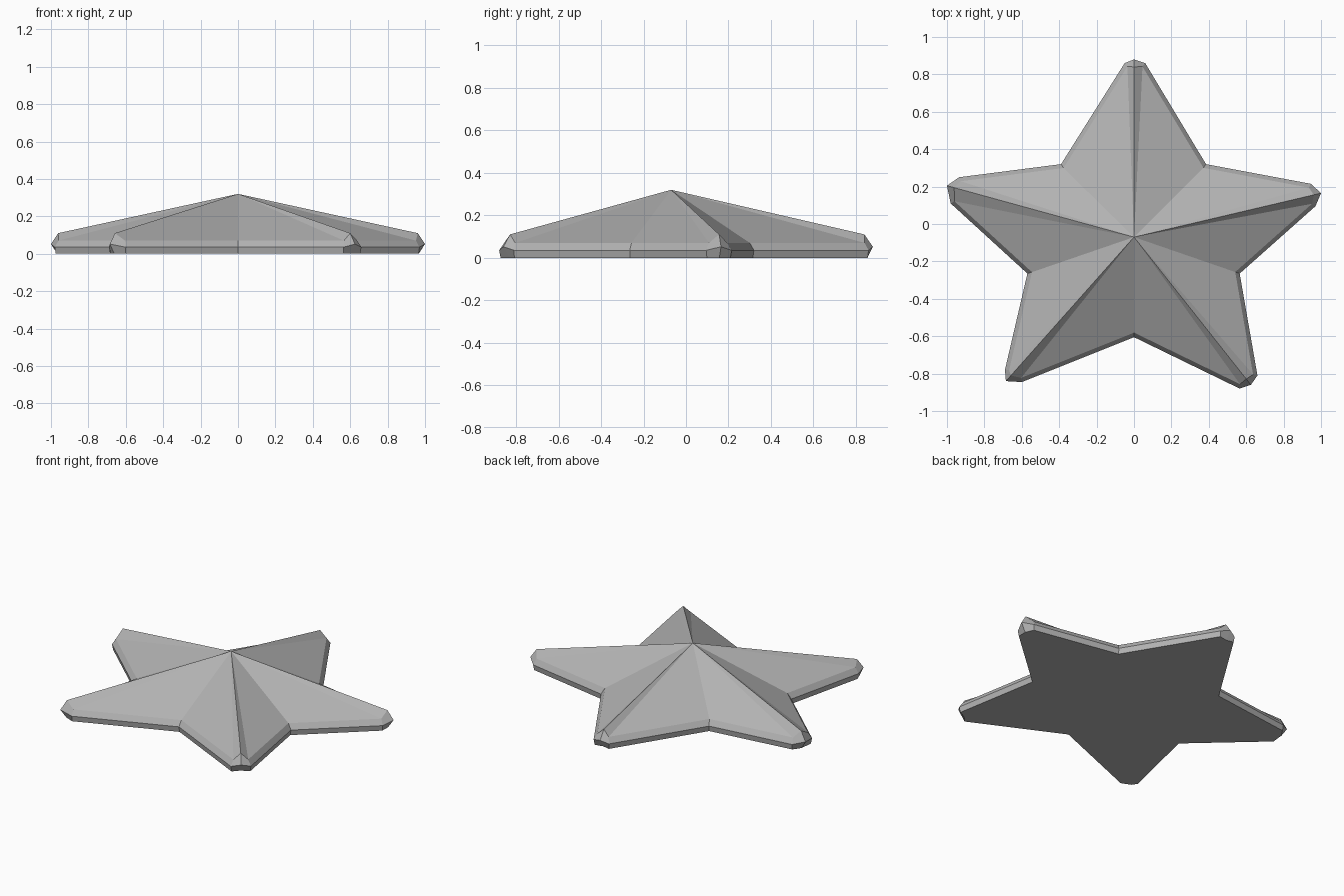
import bpy, bmesh
from mathutils import Vector

cube = bpy.data.objects.get("Cube")
if cube:
    bpy.data.objects.remove(cube)

CENTRE = Vector((0, -0.07))
APEX_Z = 0.32

# Each arm, counter-clockwise: first shoulder, blunt nose, second shoulder, following valley
ARMS = [
    [(0.97, 0.095), (1.0, 0.165), (0.945, 0.215), (0.385, 0.32)],
    [(0.06, 0.86), (0, 0.88), (-0.05, 0.86), (-0.39, 0.32)],
    [(-0.935, 0.25), (-1.0, 0.205), (-0.98, 0.11), (-0.57, -0.265)],
    [(-0.69, -0.78), (-0.685, -0.84), (-0.60, -0.845), (0, -0.605)],
    [(0.565, -0.88), (0.625, -0.86), (0.66, -0.81), (0.565, -0.265)],
]
outline = [Vector(p) for arm in ARMS for p in arm]


def is_nose(i):
    return i % 4 == 1


def inset(i, amount, nose_amount):
    """Move an outline point inwards; noses slide towards the centre."""
    p = outline[i]
    if is_nose(i):
        return p + (CENTRE - p).normalized() * nose_amount
    a = (p - outline[i - 1]).normalized()
    b = (outline[(i + 1) % len(outline)] - p).normalized()
    n = (Vector((-a.y, a.x)) + Vector((-b.y, b.x))).normalized()
    return p + n * amount / max(0.6, n.dot(Vector((-a.y, a.x))))


def ring(bm, amount, nose_amount, z, nose_z):
    return [bm.verts.new((*inset(i, amount, nose_amount), nose_z if is_nose(i) else z))
            for i in range(len(outline))]


# Faceted star: flat base, short wall, chamfer, and a fan rising to the apex
bm = bmesh.new()
base = ring(bm, 0.006, 0.035, 0, 0)
rim = ring(bm, 0, 0, 0.035, 0.052)
shoulder = ring(bm, 0.022, 0.04, 0.07, 0.11)
apex = bm.verts.new((*CENTRE, APEX_Z))
hub = bm.verts.new((*CENTRE, 0))
count = len(outline)
for i in range(count):
    j = (i + 1) % count
    for low, high in ((base, rim), (rim, shoulder)):
        bm.faces.new((low[i], low[j], high[j], high[i]))
    bm.faces.new((shoulder[i], shoulder[j], apex))
    bm.faces.new((base[j], base[i], hub))
bmesh.ops.recalc_face_normals(bm, faces=bm.faces)

mesh = bpy.data.meshes.new("star")
bm.to_mesh(mesh)
bm.free()
star = bpy.data.objects.new("star", mesh)
bpy.context.collection.objects.link(star)

# Plain grey material
grey = bpy.data.materials.new("grey")
grey.use_nodes = True
colour = (0.45, 0.45, 0.45, 1)
grey.diffuse_color = colour
grey.node_tree.nodes["Principled BSDF"].inputs["Base Color"].default_value = colour
mesh.materials.append(grey)
